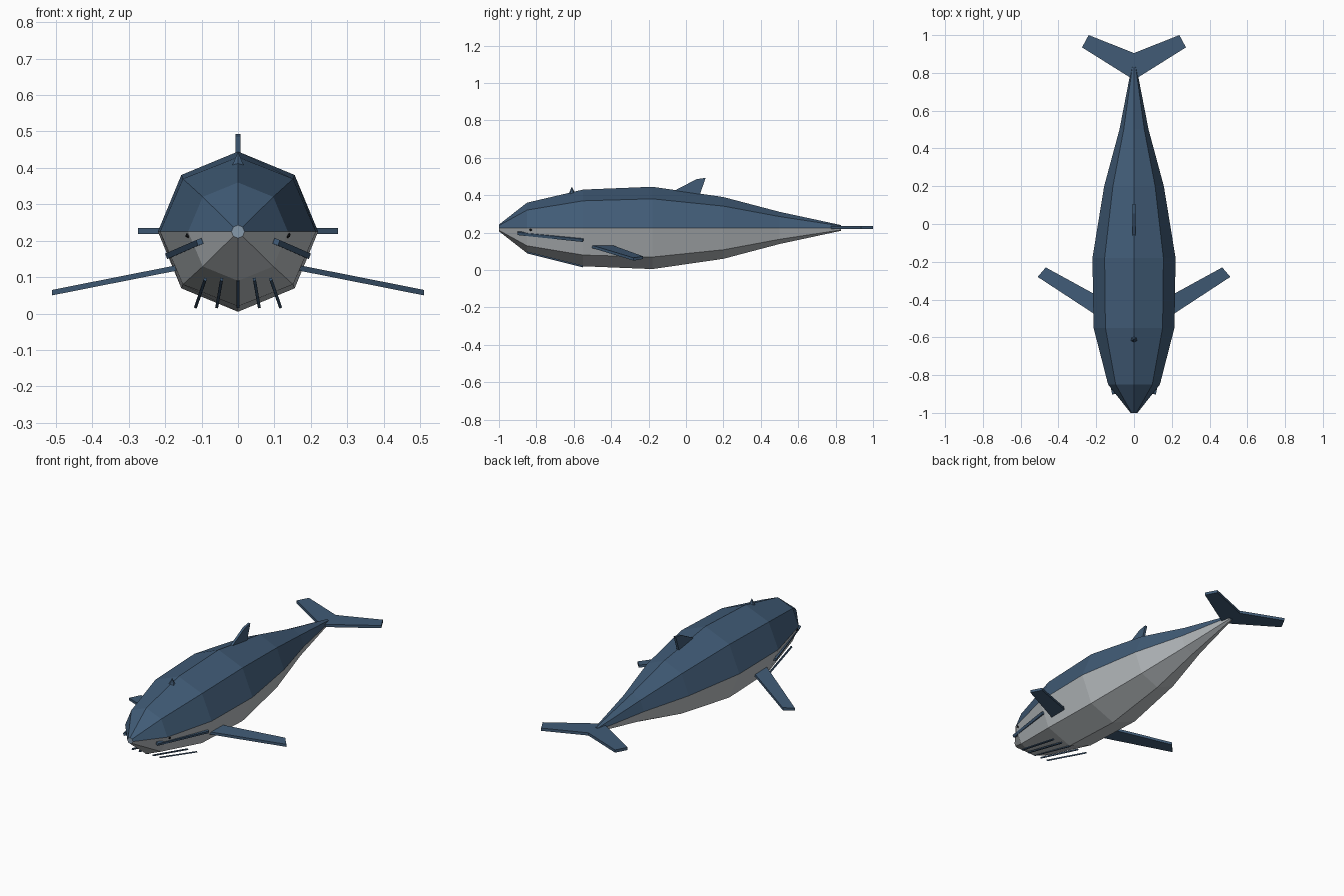
import bpy, bmesh, math
from mathutils import Vector

if "Cube" in bpy.data.objects:
    bpy.data.objects.remove(bpy.data.objects["Cube"])


def material(name, rgb):
    m = bpy.data.materials.new(name)
    m.diffuse_color = (*rgb, 1)
    m.use_nodes = True
    m.node_tree.nodes["Principled BSDF"].inputs["Base Color"].default_value = m.diffuse_color
    return m


BLUE = material("slate blue", (0.052, 0.105, 0.182))
GREY = material("belly grey", (0.50, 0.53, 0.55))
NOSE = material("pale blue", (0.24, 0.32, 0.41))
DARK = material("eye black", (0.01, 0.012, 0.015))
MID = 0.225  # height of the body axis and colour split


def finish(name, bm, *mats):
    bmesh.ops.recalc_face_normals(bm, faces=bm.faces)
    mesh = bpy.data.meshes.new(name)
    bm.to_mesh(mesh)
    bm.free()
    for m in mats:
        mesh.materials.append(m)
    ob = bpy.data.objects.new(name, mesh)
    bpy.context.collection.objects.link(ob)
    return ob


def slab(name, outline, thickness):
    """Solid plate made from an outline and an offset vector."""
    bm = bmesh.new()
    half = Vector(thickness) / 2
    a = [bm.verts.new(Vector(p) - half) for p in outline]
    b = [bm.verts.new(Vector(p) + half) for p in outline]
    n = len(outline)
    bm.faces.new(a)
    bm.faces.new(b[::-1])
    for i in range(n):
        j = (i + 1) % n
        bm.faces.new((a[i], a[j], b[j], b[i]))
    return finish(name, bm, BLUE)


def beam(name, start, end, normal, width, depth):
    """Square bar between two points, with one side facing the normal."""
    s, e, n = Vector(start), Vector(end), Vector(normal).normalized()
    side = (e - s).cross(n).normalized() * width / 2
    return slab(name, [s - side, s + side, e + side, e - side], n * depth)


# Body: octagonal rings along y, (y, half width, half height)
RINGS = [(-1.0, 0.018, 0.018), (-0.85, 0.137, 0.135), (-0.55, 0.214, 0.205),
         (-0.18, 0.22, 0.22), (0.2, 0.158, 0.165), (0.5, 0.077, 0.086),
         (0.83, 0.013, 0.015)]
bm = bmesh.new()
rings = []
for y, w, h in RINGS:
    rings.append([bm.verts.new((w * math.cos(i * math.pi / 4), y,
                                MID + h * math.sin(i * math.pi / 4)))
                  for i in range(8)])
for r, s in zip(rings, rings[1:]):
    for i in range(8):
        j = (i + 1) % 8
        bm.faces.new((r[i], r[j], s[j], s[i]))
cap = bm.faces.new(rings[0])
bm.faces.new(rings[-1])
for f in bm.faces:  # blue back, grey belly
    f.material_index = 0 if f.calc_center_median().z > MID - 0.001 else 1
cap.material_index = 2
finish("body", bm, BLUE, GREY, NOSE)

# Tail flukes, one flat plate
half = [(0.24, 1.0), (0.275, 0.935), (0.012, 0.77)]
outline = [(0, 0.905)] + half + [(-x, y) for x, y in reversed(half)]
slab("tail_flukes", [(x, y, 0.227) for x, y in outline], (0, 0, 0.016))

# Dorsal fin
slab("dorsal_fin", [(0, -0.06, 0.425), (0, 0.055, 0.485), (0, 0.105, 0.493),
                    (0, 0.075, 0.405)], (0.014, 0, 0))

# Blowhole cone
bm = bmesh.new()
bmesh.ops.create_cone(bm, cap_ends=True, segments=6, radius1=0.018,
                      radius2=0.001, depth=0.035)
bmesh.ops.translate(bm, verts=bm.verts, vec=(0, -0.61, 0.425))
finish("blowhole", bm, BLUE)

for s, tag in ((1, "left"), (-1, "right")):
    # Drooping pectoral fin
    fin = [(0.16, -0.509), (0.51, -0.28), (0.467, -0.23), (0.16, -0.398)]
    slab("pectoral_fin_" + tag,
         [(s * x, y, 0.123 - 0.198 * (x - 0.18)) for x, y in fin], (0, 0, 0.015))
    # Mouth line
    beam("mouth_" + tag, (s * 0.105, -0.9, 0.197), (s * 0.19, -0.55, 0.16),
         (s * 0.92, -0.2, -0.35), 0.016, 0.016)
    # Eye
    bm = bmesh.new()
    bmesh.ops.create_icosphere(bm, subdivisions=1, radius=0.008)
    bmesh.ops.translate(bm, verts=bm.verts, vec=(s * 0.137, -0.83, 0.215))
    finish("eye_" + tag, bm, DARK)

# Throat grooves
for i in range(-2, 3):
    beam("throat_groove_%d" % (i + 3), (i * 0.045, -0.85, 0.094),
         (i * 0.058, -0.55, 0.019), (i * 0.2, 0, -1), 0.008, 0.008)
